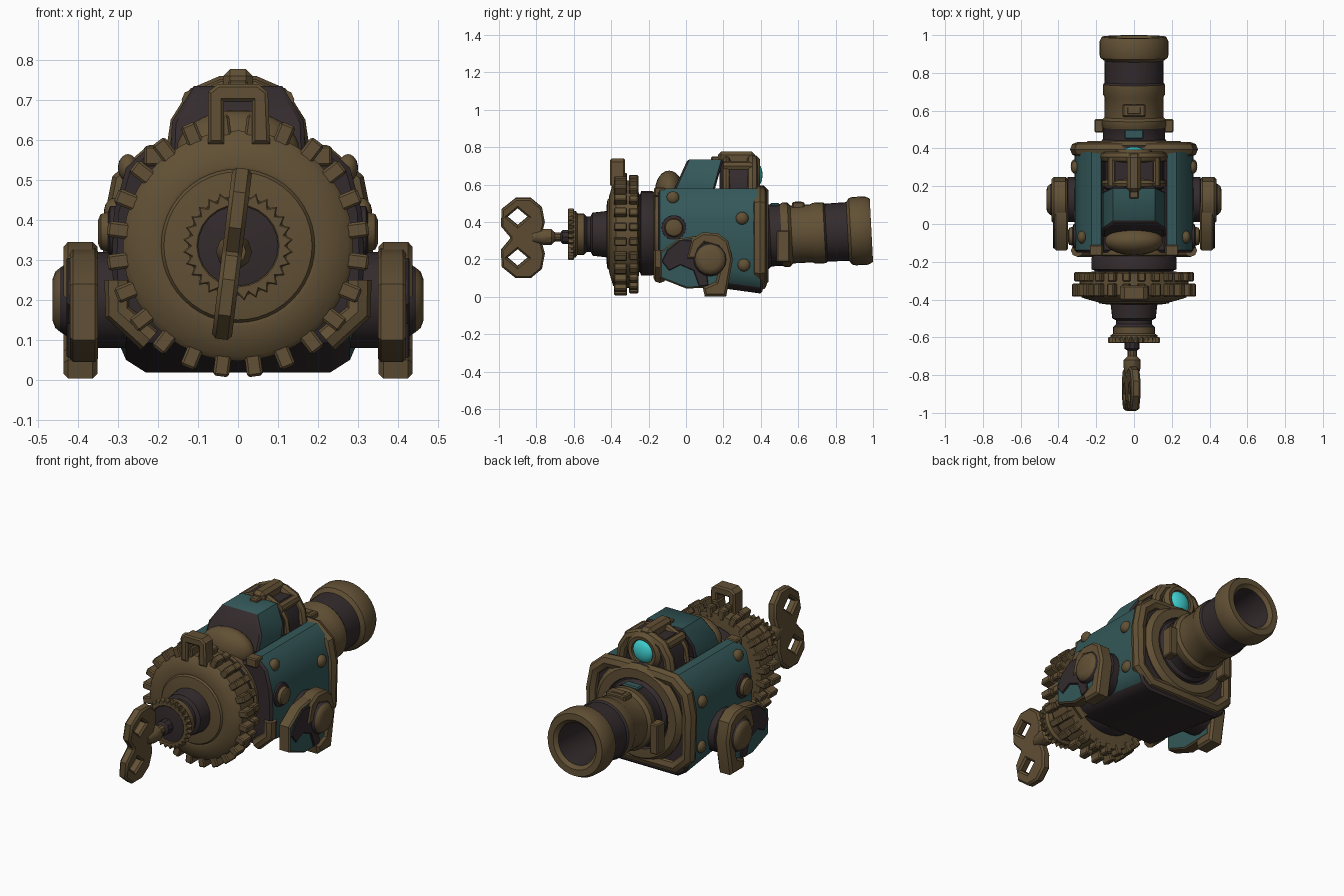
import bpy, bmesh
from math import cos, sin, pi, tau, radians
from mathutils import Matrix

cube = bpy.data.objects.get("Cube")
if cube:
    bpy.data.objects.remove(cube)


def material(name, rgb):
    m = bpy.data.materials.new(name)
    m.use_nodes = True
    m.diffuse_color = (*rgb, 1)
    m.node_tree.nodes["Principled BSDF"].inputs["Base Color"].default_value = (*rgb, 1)
    return m


BRONZE, DARK, TEAL, GLOW = range(4)
MATS = [material("aged bronze", (.12, .08, .035)), material("dark iron", (.034, .024, .026)),
        material("teal paint", (.034, .097, .1)), material("cyan glass", (.05, .62, .62))]
SIDE = Matrix(((0, 0, 1, 0), (1, 0, 0, 0), (0, 1, 0, 0), (0, 0, 0, 1)))    # profile in y,z
FRONT = Matrix(((1, 0, 0, 0), (0, 0, -1, 0), (0, 1, 0, 0), (0, 0, 0, 1)))  # profile in x,z
MIRROR = Matrix.Diagonal((-1, 1, 1, 1))
MOVE = Matrix.Translation


def finish(name, bm, rule=None, matrix=None):
    """Turn a bmesh into an object; rule is a colour or picks one per face."""
    if matrix:
        bm.transform(matrix)
    bmesh.ops.remove_doubles(bm, verts=bm.verts, dist=.0004)
    bmesh.ops.recalc_face_normals(bm, faces=bm.faces)
    if rule is not None:
        for f in bm.faces:
            f.material_index = rule(f.normal, f.calc_center_median()) if callable(rule) else rule
    me = bpy.data.meshes.new(name)
    bm.to_mesh(me)
    bm.free()
    for m in MATS:
        me.materials.append(m)
    ob = bpy.data.objects.new(name, me)
    bpy.context.collection.objects.link(ob)
    return ob


def from_curve(name, data, rule, matrix=None):
    ob = bpy.data.objects.new(name, data)
    bpy.context.collection.objects.link(ob)
    dg = bpy.context.evaluated_depsgraph_get()
    bm = bmesh.new()
    me = bpy.data.meshes.new_from_object(ob.evaluated_get(dg))
    bm.from_mesh(me)
    bpy.data.objects.remove(ob)
    bpy.data.meshes.remove(me)
    return finish(name, bm, rule, matrix)


def add_spline(data, pts, closed):
    sp = data.splines.new("POLY")
    sp.points.add(len(pts) - 1)
    for p, co in zip(sp.points, pts):
        p.co = (*co, 0, 1) if len(co) == 2 else (*co, 1)
    sp.use_cyclic_u = closed


def prism(name, loops, depth, rule, matrix, bevel=.008):
    """Filled outline (further loops are holes) with rounded rims."""
    c = bpy.data.curves.new(name, "CURVE")
    c.dimensions, c.fill_mode = "2D", "BOTH"
    c.extrude, c.bevel_depth, c.offset, c.bevel_resolution = depth / 2 - bevel, bevel, -bevel, 0
    for pts in loops:
        add_spline(c, pts, True)
    return from_curve(name, c, rule, matrix)


def tube(name, pts, r, rule=BRONZE, closed=False):
    c = bpy.data.curves.new(name, "CURVE")
    c.dimensions, c.bevel_depth, c.bevel_resolution, c.use_fill_caps = "3D", r, 2, True
    add_spline(c, pts, closed)
    return from_curve(name, c, rule)


def lathe(name, profile, matrix, segs=32):
    """Spin (radius, distance, colour) about y; colour is for the band that starts there."""
    bm = bmesh.new()
    rings = [[bm.verts.new((r * cos(tau * i / segs), y, r * sin(tau * i / segs)))
              for i in range(segs)] for r, y, _ in profile]
    for (a, b), (_, _, m) in zip(zip(rings, rings[1:]), profile):
        for i in range(segs):
            j = (i + 1) % segs
            bm.faces.new((a[i], a[j], b[j], b[i])).material_index = m
    for ring, m in ((rings[0], profile[0][2]), (rings[-1], profile[-1][2])):
        bm.faces.new(ring).material_index = m
    return finish(name, bm, None, matrix)


def box(name, loc, size, rule=BRONZE, turn=None, bevel=.006):
    bm = bmesh.new()
    bmesh.ops.create_cube(bm, size=1, matrix=Matrix.Diagonal((*size, 1)))
    bmesh.ops.bevel(bm, geom=bm.edges[:], offset=bevel, segments=1, affect="EDGES")
    return finish(name, bm, rule, MOVE(loc) @ (turn or Matrix()))


def ball(name, loc, size, rule=BRONZE):
    bm = bmesh.new()
    bmesh.ops.create_uvsphere(bm, u_segments=20, v_segments=12, radius=1)
    return finish(name, bm, rule, MOVE(loc) @ Matrix.Diagonal((*size, 1)))


def both(half):
    """Complete a symmetric outline from its +x half."""
    return half + [(-x, z) for x, z in reversed(half)]


# Wind-up key: a figure-eight plate with two diamond holes
lobe = [(-.77, .34), (-.755, .4), (-.77, .48), (-.83, .53), (-.91, .53), (-.985, .47), (-.99, .38), (-.94, .32)]
outline = lobe + [(y, .63 - z) for y, z in reversed(lobe)]
holes = [[(-.9 + .055 * cos(k * pi / 2), z + .046 * sin(k * pi / 2)) for k in range(4)] for z in (.43, .21)]
lean = MOVE((-.015, 0, .315)) @ Matrix.Rotation(radians(7), 4, "Y") @ MOVE((0, 0, -.315))
prism("key_bow", [outline] + holes, .05, BRONZE, lean @ SIDE, .01)
lathe("key_stem", [(.03, -.82, BRONZE), (.045, -.76, BRONZE), (.045, -.72, BRONZE), (.025, -.7, BRONZE),
                   (.025, -.67, DARK), (.04, -.66, DARK), (.04, -.6, DARK)], MOVE((-.01, 0, .32)), 10)

# Winding hub with its small toothed ring
HUB = MOVE((0, 0, .335))
lathe("winding_hub", [(.07, -.62, DARK), (.1, -.615, BRONZE), (.125, -.615, BRONZE), (.125, -.59, BRONZE),
                      (.11, -.58, BRONZE), (.11, -.545, DARK), (.095, -.53, DARK), (.095, -.51, DARK),
                      (.115, -.5, DARK), (.125, -.415, BRONZE), (.13, -.41, BRONZE), (.13, -.38, BRONZE)], HUB)
small = [((.138 if k % 2 else .12) * cos(tau * k / 56), (.138 if k % 2 else .12) * sin(tau * k / 56)) for k in range(56)]
ring = [(.1 * cos(tau * k / 24), .1 * sin(tau * k / 24)) for k in range(24)]
prism("small_gear", [small, ring], .032, BRONZE, MOVE((0, -.615, .335)) @ FRONT, .003)

# Large gear with two rows of teeth
lathe("large_gear", [(.15, -.425, BRONZE), (.185, -.42, BRONZE), (.192, -.41, BRONZE), (.2, -.412, BRONZE),
                     (.275, -.39, BRONZE), (.288, -.375, BRONZE), (.288, -.26, BRONZE), (.2, -.25, DARK)], HUB, 48)
for row, (y, r, depth) in enumerate(((-.35, .299, .07), (-.28, .288, .05))):
    for k in range(24):
        a = tau * (k + .5) / 24
        box(f"gear_tooth_{row}_{k}", (r * cos(a), y, .335 + r * sin(a)), (.06, depth, .04),
            turn=Matrix.Rotation(-a, 4, "Y"))
prism("gear_handle", [[(-.075, .59), (-.035, .59), (-.035, .695), (.035, .695), (.035, .59), (.08, .59),
                       (.075, .72), (.05, .74), (-.05, .74), (-.075, .72)]], .08, BRONZE, MOVE((0, -.365, 0)) @ FRONT)

# Neck between gear and body
lathe("neck", [(.2, -.27, DARK), (.21, -.245, DARK), (.225, -.24, DARK), (.225, -.18, DARK),
               (.22, -.17, BRONZE), (.235, -.165, BRONZE), (.235, -.13, DARK)], MOVE((0, 0, .34)))

# Main body: teal shell, iron floor, ends and central gutter; its nose rises underneath
shell = [(.16, .54), (.175, .58), (.225, .58), (.28, .53), (.31, .42), (.315, .3), (.31, .12), (.28, .05), (.23, .018)]


def shell_colour(n, c):
    return DARK if n.z < -.4 or abs(n.y) > .6 or abs(c.x) < .17 or c.z < .085 else TEAL


body = prism("body_shell", [both(shell)], .56, shell_colour, MOVE((0, .13, 0)) @ FRONT, .012)
for v in body.data.vertices:
    if v.co.y < 0 and v.co.z < .2:
        v.co.z += .08 * min(1, -v.co.y / .15)

# Rear frame and barrel seat
tube("rear_frame", [(x, .395, z) for x, z in both([(.12, .555), (.21, .55), (.28, .49), (.3, .38), (.295, .14), (.22, .07)])],
     .039, closed=True)
lathe("barrel_seat", [(.27, .38, DARK), (.27, .415, BRONZE), (.245, .44, BRONZE), (.195, .44, DARK),
                      (.19, .42, DARK)], MOVE((0, 0, .325)))

# Turret: leaning teal block with iron nose, bronze cowl in front, iron core behind
roof = both([(.168, .56), (.165, .645), (.11, .735)])
turret = prism("turret", [roof], .22, lambda n, c: DARK if abs(n.y) > .6 else TEAL, MOVE((0, .04, 0)) @ FRONT, .01)
for v in turret.data.vertices:
    v.co.y += (v.co.z - .56) * (.45 if v.co.y < .04 else .28)
ball("turret_cowl", (0, -.09, .57), (.155, .075, .105))
prism("roof_core", [both([(.155, .56), (.15, .65), (.1, .725)])], .18, DARK, MOVE((0, .27, 0)) @ FRONT)

# Roof frame, crest and rear lens
arch = both([(.15, .57), (.14, .64), (.1, .705), (.04, .73)])
for name, y, r in (("roof_hoop_front", .215, .022), ("roof_hoop_rear", .355, .03)):
    tube(name, [(x, y, z) for x, z in arch], r)
for s in (1, -1):
    tube(f"roof_rail_{s}", [(s * .115, y, .7) for y in (.2, .35)], .026)
box("roof_crest", (0, .27, .742), (.075, .2, .07), bevel=.018)
box("roof_catch", (0, .165, .735), (.05, .06, .03))
lathe("lens_rim", [(.105, .34, BRONZE), (.105, .375, BRONZE), (.085, .395, BRONZE), (.066, .392, BRONZE), (.06, .37, DARK)],
      MOVE((0, 0, .652)), 24)
ball("lens", (0, .375, .652), (.064, .034, .064), GLOW)

# Barrel with bronze sleeve, iron tube and hollow muzzle, tipped up slightly
AIM = MOVE((0, .4, .325)) @ Matrix.Rotation(radians(3), 4, "X")
lathe("barrel", [(.18, 0, DARK), (.18, .03, DARK), (.165, .05, DARK), (.165, .11, BRONZE), (.172, .12, BRONZE),
                 (.172, .15, BRONZE), (.155, .165, BRONZE), (.155, .27, BRONZE), (.163, .285, BRONZE),
                 (.163, .34, DARK), (.155, .35, DARK), (.157, .465, BRONZE), (.178, .48, BRONZE),
                 (.183, .5, BRONZE), (.183, .565, BRONZE), (.17, .592, BRONZE), (.135, .592, BRONZE),
                 (.115, .575, DARK), (.11, .3, DARK)], AIM)
box("barrel_vent", (0, .6, .487), (.12, .065, .04))
box("barrel_vent_inset", (0, .6, .506), (.07, .035, .008), BRONZE, bevel=.002)
box("barrel_patch", (0, .475, .492), (.1, .05, .02), TEAL)
for s in (1, -1):
    box(f"barrel_lug_{s}", (s * .185, .52, .27), (.05, .07, .17))

# Side brackets, hubs, braces and rivets
plate = [(-.14, .1), (-.14, .24), (-.04, .31), (.08, .33), (.2, .3), (.2, .05), (0, .045)]
strap = [(-.13, .19), (-.1, .25), (-.03, .305), (.09, .3), (.12, .06), (.07, .055), (.04, .14), (-.03, .17), (-.09, .14)]
hook = [(0, .2), (.03, .31), (.09, .345), (.17, .34), (.225, .3), (.25, .2), (.215, .003), (.1, .003), (.09, .05),
        (.16, .08), (.19, .2), (.17, .265), (.1, .285), (.07, .25), (.06, .2)]


def plate_colour(n, c):
    return TEAL if abs(n.x) > .9 else BRONZE


for s in (1, -1):
    flip = Matrix() if s > 0 else MIRROR
    turn = Matrix.Rotation(-s * pi / 2, 4, "Z")
    prism(f"bracket_plate_{s}", [plate], .07, plate_colour, flip @ MOVE((.385, 0, 0)) @ SIDE)
    prism(f"bracket_strap_{s}", [strap], .014, DARK, flip @ MOVE((.422, 0, 0)) @ SIDE, .004)
    prism(f"bracket_hook_{s}", [hook], .085, BRONZE, flip @ MOVE((.394, 0, 0)) @ SIDE, .012)
    lathe(f"bracket_axle_{s}", [(.12, .28, DARK), (.12, .35, DARK), (.09, .36, DARK), (.09, .43, DARK), (.08, .445, BRONZE),
                                (.07, .457, BRONZE), (.05, .464, BRONZE)], MOVE((0, .13, .2)) @ turn, 16)
    lathe(f"shoulder_bolt_{s}", [(.068, .28, DARK), (.065, .32, DARK), (.05, .325, BRONZE), (.045, .343, BRONZE),
                                 (.03, .35, BRONZE)], MOVE((0, -.065, .37)) @ turn, 18)
    for k, (y, z, x) in enumerate(((-.07, .53, .275), (.3, .42, .31), (.31, .17, .31))):
        ball(f"rivet_{s}_{k}", (s * x, y, z), (.025, .034, .034))
    tube(f"front_corner_{s}", [(s * .3, -.14, .25), (s * .3, -.14, .17), (s * .22, -.14, .1)], .034)
    box(f"front_clamp_{s}", (s * .2, -.14, .56), (.07, .06, .05))

# Smooth shading with crisp edges
bpy.ops.object.select_all(action="DESELECT")
for ob in bpy.context.collection.objects:
    if ob.type == "MESH":
        ob.select_set(True)
        bpy.context.view_layer.objects.active = ob
bpy.ops.object.shade_smooth_by_angle(angle=radians(35))
